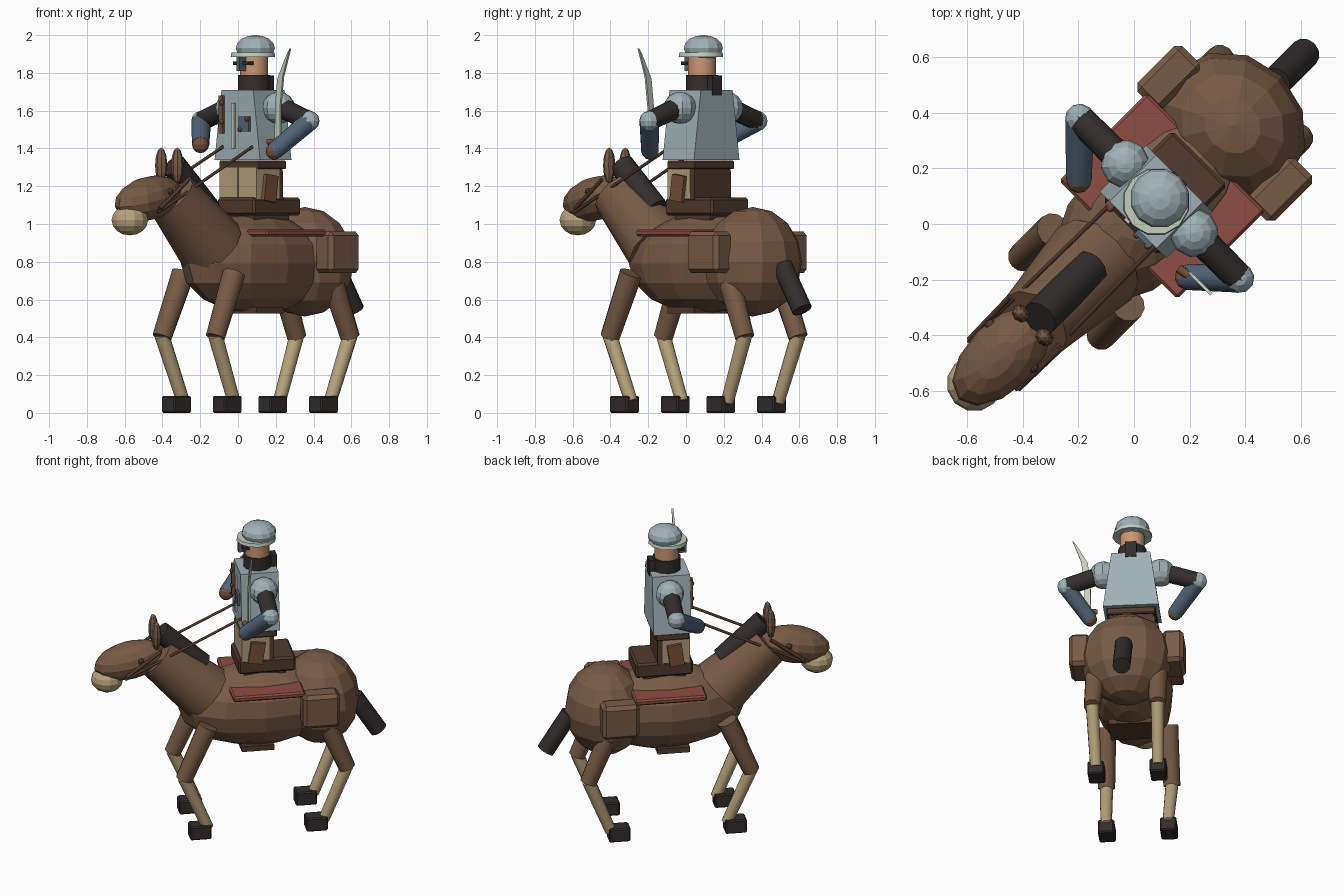
import bpy, bmesh, math
from mathutils import Matrix, Vector

if "Cube" in bpy.data.objects:
    bpy.data.objects.remove(bpy.data.objects["Cube"])

# Parts are laid out facing -y, then the whole model is turned 45 degrees
TURN = Matrix.Rotation(-math.pi / 4, 4, 'Z')


def colour(name, rgb):
    m = bpy.data.materials.new(name)
    m.diffuse_color = (*rgb, 1)
    m.use_nodes = True
    m.node_tree.nodes["Principled BSDF"].inputs["Base Color"].default_value = m.diffuse_color
    return m


HIDE = colour("hide_brown", (.19, .105, .06))
LEATHER = colour("dark_leather", (.085, .043, .028))
BLACK = colour("charcoal", (.034, .027, .027))
TAN = colour("tan", (.47, .36, .20))
STEEL = colour("steel", (.35, .44, .47))
BLUE = colour("slate_blue", (.085, .13, .185))
SKIN = colour("skin", (.60, .31, .18))
PALE = colour("pale_metal", (.55, .62, .52))
RED = colour("blanket_red", (.27, .075, .055))
GLOVE = colour("glove_brown", (.19, .085, .042))


def finish(name, bm, mat, bevel=0):
    bmesh.ops.recalc_face_normals(bm, faces=bm.faces[:])
    bm.transform(TURN)
    me = bpy.data.meshes.new(name)
    bm.to_mesh(me)
    bm.free()
    me.materials.append(mat)
    ob = bpy.data.objects.new(name, me)
    bpy.context.scene.collection.objects.link(ob)
    if bevel:
        mod = ob.modifiers.new("bevel", 'BEVEL')
        mod.width = bevel
        mod.segments = 1
    return ob


def ball(name, mat, loc, size, seg=12, rings=8, pitch=0, roll=0):
    bm = bmesh.new()
    m = (Matrix.Translation(loc) @ Matrix.Rotation(math.radians(pitch), 4, 'X')
         @ Matrix.Rotation(math.radians(roll), 4, 'Y') @ Matrix.Diagonal((*size, 1)))
    bmesh.ops.create_uvsphere(bm, u_segments=seg, v_segments=rings, radius=1, matrix=m)
    return finish(name, bm, mat)


def rod(name, mat, a, b, r1, r2=None, sides=12):
    a, b = Vector(a), Vector(b)
    bm = bmesh.new()
    m = Matrix.Translation((a + b) / 2) @ (b - a).to_track_quat('Z', 'Y').to_matrix().to_4x4()
    bmesh.ops.create_cone(bm, cap_ends=True, segments=sides, radius1=r1,
                          radius2=r1 if r2 is None else r2, depth=(b - a).length, matrix=m)
    for f in bm.faces:
        f.smooth = len(f.verts) == 4
    return finish(name, bm, mat)


def box(name, mat, lo, hi, bevel=0, top=1, tilt=0):
    """Box from corner to corner; top scales the upper width, tilt leans it sideways on."""
    lo, hi = Vector(lo), Vector(hi)
    c, d = (lo + hi) / 2, hi - lo
    bm = bmesh.new()
    bmesh.ops.create_cube(bm, size=1)
    for v in bm.verts:
        if v.co.z > 0:
            v.co.x *= top
    bm.transform(Matrix.Translation(c) @ Matrix.Rotation(math.radians(tilt), 4, 'X')
                 @ Matrix.Diagonal((*d, 1)))
    return finish(name, bm, mat, bevel)


# Horse body, neck and head
ball("barrel", HIDE, (0, .13, .79), (.25, .50, .265))
ball("rump", HIDE, (0, .50, .80), (.28, .25, .29))
rod("neck", HIDE, (0, -.20, .88), (0, -.51, 1.16), .185, .14)
ball("horse_head", HIDE, (0, -.67, 1.135), (.125, .225, .115), pitch=12)
ball("muzzle", TAN, (0, -.81, 1.02), (.10, .10, .08))
rod("mane", BLACK, (0, -.22, 1.075), (0, -.48, 1.31), .067)
rod("tail", BLACK, (0, .72, .78), (0, .87, .545), .055)

# Legs, ears and bridle, one set per side
for s, side in ((-1, "left"), (1, "right")):
    for end, hip, knee, foot in (("front", -.22, -.37, -.22), ("rear", .50, .64, .50)):
        tag = f"{end}_{side}"
        rod("upper_leg_" + tag, HIDE, (s * .19, hip, .74), (s * .20, knee, .40), .062, .052)
        rod("lower_leg_" + tag, TAN, (s * .20, knee, .41), (s * .19, foot, .06), .04, .035)
        y = foot - .05
        box("hoof_" + tag, BLACK, (s * .19 - .05, y - .066, 0), (s * .19 + .05, y + .066, .09), .008)
    ball("ear_" + side, HIDE, (s * .06, -.515, 1.31), (.035, .03, .095), 8, 6)
    ball("horse_eye_" + side, LEATHER, (s * .108, -.62, 1.17), (.02, .02, .02), 8, 6)
    rod("rein_" + side, LEATHER, (s * .11, 0, 1.41), (s * .12, -.72, 1.06), .009, sides=6)
    rod("cheek_strap_" + side, LEATHER, (s * .125, -.71, 1.08), (s * .13, -.50, 1.235), .012, sides=6)
    # Saddlebag
    c = s * .285
    box("saddlebag_" + side, HIDE, (c - .065, .345, .74), (c + .065, .575, .96), .022)

# Saddle, blanket and girth
box("blanket", RED, (-.30, -.08, .935), (.30, .365, .972), .01)
box("saddle_seat", LEATHER, (-.14, -.02, 1.045), (.14, .335, 1.14), .012)
box("saddle_pad", LEATHER, (-.10, .02, 1.02), (.10, .28, 1.05))
box("girth", LEATHER, (-.14, .0, .525), (.14, .20, .56))

# Rider's lower body
for s, side in ((-1, "left"), (1, "right")):
    x = s * .071
    box("trouser_leg_" + side, TAN, (x - .068, .0, 1.10), (x + .068, .17, 1.30))
    x = s * .148
    box("thigh_pouch_" + side, GLOVE, (x - .012, .045, 1.12), (x + .012, .135, 1.26), tilt=-8)
box("coat_tail", LEATHER, (-.14, .12, 1.10), (.14, .20, 1.30), top=.96)
box("belt", LEATHER, (-.15, .005, 1.29), (.15, .215, 1.335), .006)

# Torso and chest gear
box("torso", STEEL, (-.17, -.005, 1.34), (.17, .23, 1.71), top=.70)
box("chest_strip", PALE, (-.038, -.014, 1.40), (-.015, -.004, 1.64))
box("chest_strap", GLOVE, (-.125, -.022, 1.48), (-.095, .0, 1.68))
box("badge", BLUE, (.025, -.022, 1.49), (.10, .0, 1.57))
for i, (x, z) in enumerate(((-.1, 1.64), (-.1, 1.54), (.035, 1.50), (.09, 1.555))):
    ball(f"button_{i + 1}", GLOVE, (x, -.022, z), (.014, .012, .014), 8, 6)

# Arms
for s, side, hand in ((-1, "left", (-.25, -.03, 1.42)), (1, "right", (.27, .0, 1.385))):
    elbow = (s * .405, .13, 1.545)
    ball("shoulder_" + side, STEEL, (s * .175, .13, 1.615), (.088, .088, .085), 10, 8)
    rod("upper_arm_" + side, BLACK, (s * .18, .13, 1.62), elbow, .055, .052)
    ball("elbow_" + side, STEEL, elbow, (.054, .054, .054), 10, 6)
    rod("forearm_" + side, BLUE, elbow, hand, .052, .046)
    ball("hand_" + side, GLOVE, hand, (.045, .045, .045), 10, 6)

# Sabre: curved blade profile given thickness, plus a guard
bm = bmesh.new()
outline = [(.262, 1.40), (.30, 1.40), (.302, 1.62), (.322, 1.78), (.375, 1.93),
           (.352, 1.90), (.282, 1.77), (.264, 1.62)]
face = bm.faces.new([bm.verts.new((x, .012, z)) for x, z in outline])
ext = bmesh.ops.extrude_face_region(bm, geom=[face])
bmesh.ops.translate(bm, vec=(0, .012, 0),
                    verts=[v for v in ext["geom"] if isinstance(v, bmesh.types.BMVert)])
finish("sabre_blade", bm, PALE)
rod("sabre_guard", GLOVE, (.225, .0, 1.435), (.335, .02, 1.435), .016, sides=8)

# Head, collar and helmet
rod("collar", BLACK, (0, .12, 1.69), (0, .12, 1.79), .087)
box("collar_knot", BLACK, (-.035, .17, 1.68), (.035, .235, 1.785))
rod("head", SKIN, (0, .12, 1.76), (0, .12, 1.90), .076, sides=12)
box("nose_guard", BLUE, (-.012, .0, 1.81), (.012, .05, 1.885))
box("eye_band", BLACK, (-.056, .02, 1.842), (.056, .06, 1.86))
rod("helmet_brim", PALE, (0, .112, 1.885), (0, .112, 1.907), .122, .118)
ball("helmet_dome", STEEL, (0, .13, 1.932), (.107, .107, .068))
